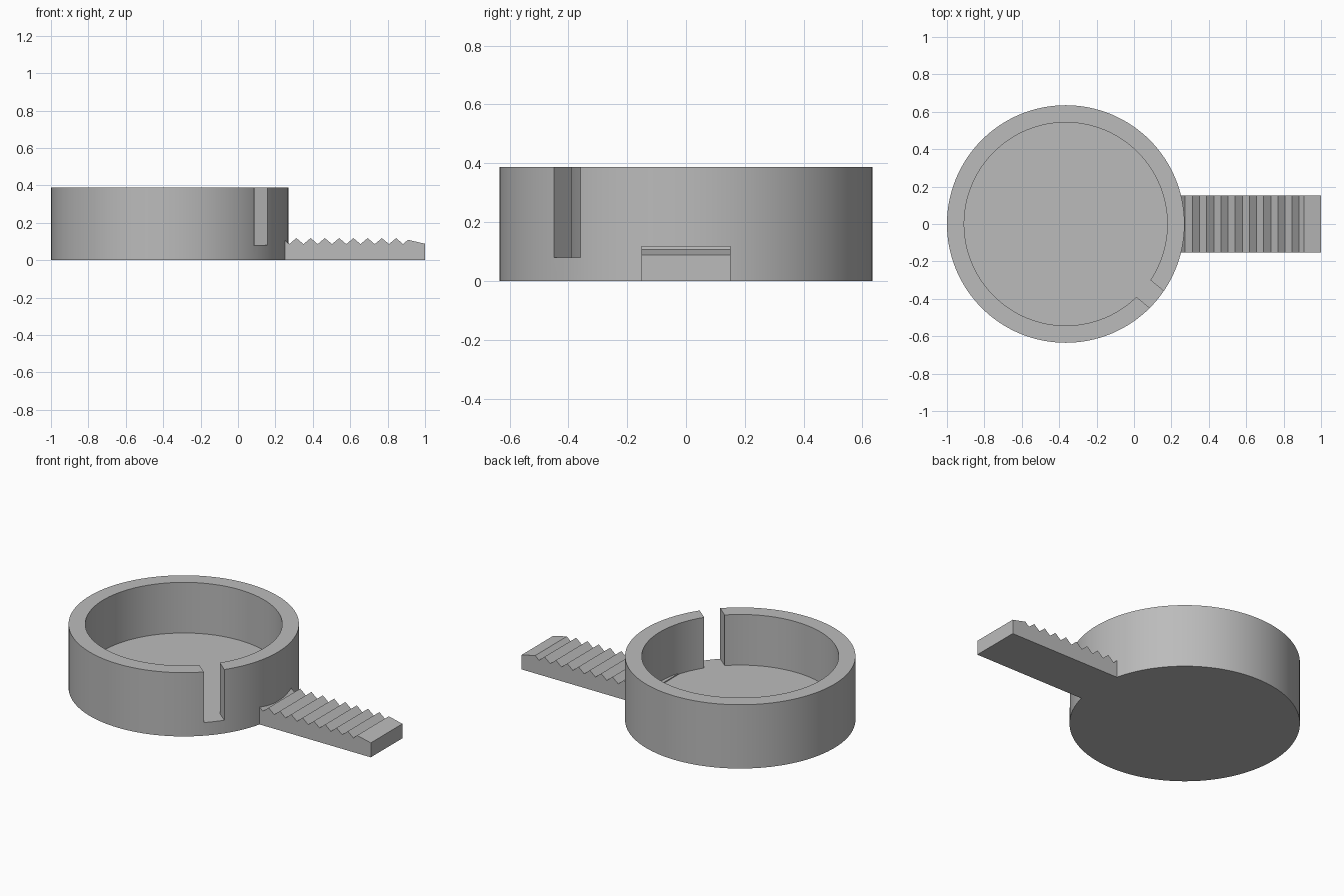
import bpy, bmesh, math
from mathutils import Matrix

if "Cube" in bpy.data.objects:
    bpy.data.objects.remove(bpy.data.objects["Cube"])

CENTRE_X, R_OUT, R_IN = -0.365, 0.635, 0.543
HEIGHT, FLOOR = 0.388, 0.08
SEGMENTS = 128

grey = bpy.data.materials.new("plain grey")
grey.use_nodes = True
colour = (0.5, 0.5, 0.5, 1)
grey.diffuse_color = colour
grey.node_tree.nodes["Principled BSDF"].inputs["Base Color"].default_value = colour


def add_object(name, bm):
    bmesh.ops.recalc_face_normals(bm, faces=bm.faces)
    mesh = bpy.data.meshes.new(name)
    bm.to_mesh(mesh)
    bm.free()
    mesh.materials.append(grey)
    obj = bpy.data.objects.new(name, mesh)
    bpy.context.collection.objects.link(obj)
    return obj


def activate(obj):
    bpy.ops.object.select_all(action="DESELECT")
    obj.select_set(True)
    bpy.context.view_layer.objects.active = obj


# Round cup: a cylinder whose top is inset and pushed down to the floor
bm = bmesh.new()
bmesh.ops.create_cone(bm, cap_ends=True, segments=SEGMENTS, radius1=R_OUT, radius2=R_OUT,
                      depth=HEIGHT, matrix=Matrix.Translation((CENTRE_X, 0, HEIGHT / 2)))
top = max(bm.faces, key=lambda f: f.calc_center_median().z)
rim = bmesh.ops.extrude_face_region(bm, geom=[top])["geom"]
bmesh.ops.delete(bm, geom=[top], context="FACES_ONLY")
inner = [v for v in rim if isinstance(v, bmesh.types.BMVert)]
for v in inner:
    v.co.x = CENTRE_X + (v.co.x - CENTRE_X) * R_IN / R_OUT
    v.co.y *= R_IN / R_OUT
floor = next(f for f in rim if isinstance(f, bmesh.types.BMFace))
well = bmesh.ops.extrude_face_region(bm, geom=[floor])["geom"]
bmesh.ops.delete(bm, geom=[floor], context="FACES_ONLY")
for v in well:
    if isinstance(v, bmesh.types.BMVert):
        v.co.z = FLOOR
cup = add_object("cup", bm)

# Slot through the wall, down to the floor
bm = bmesh.new()
place = (Matrix.Translation((CENTRE_X, 0, 0)) @ Matrix.Rotation(math.radians(-39.7), 4, "Z")
         @ Matrix.Translation((0.6, 0, FLOOR + 0.25)) @ Matrix.Diagonal((0.3, 0.117, 0.5, 1)))
bmesh.ops.create_cube(bm, size=1, matrix=place)
cutter = add_object("slot_cutter", bm)
cutter.hide_render = True
activate(cup)
slot = cup.modifiers.new("slot", "BOOLEAN")
slot.operation, slot.solver, slot.object = "DIFFERENCE", "EXACT", cutter
bpy.ops.object.modifier_apply(modifier=slot.name)
bpy.data.objects.remove(cutter)
bpy.ops.object.shade_smooth_by_angle(angle=math.radians(30))

# Handle: toothed side profile, extruded across
HALF_WIDTH, VALLEY, PEAK, PITCH, FIRST = 0.152, 0.086, 0.118, 0.0762, 0.274
profile = [(0.155, 0), (0.155, VALLEY), (0.2, VALLEY), (FIRST - PITCH / 2, PEAK)]
for i in range(8):
    x = FIRST + i * PITCH
    profile += [(x, VALLEY), (x + PITCH / 2, PEAK)]
profile += [(0.883, VALLEY), (0.908, 0.109), (1, 0.088), (1, 0)]
bm = bmesh.new()
side = bm.faces.new([bm.verts.new((x, -HALF_WIDTH, z)) for x, z in profile])
across = bmesh.ops.extrude_face_region(bm, geom=[side])["geom"]
bmesh.ops.translate(bm, vec=(0, 2 * HALF_WIDTH, 0),
                    verts=[v for v in across if isinstance(v, bmesh.types.BMVert)])
add_object("toothed_handle", bm)
